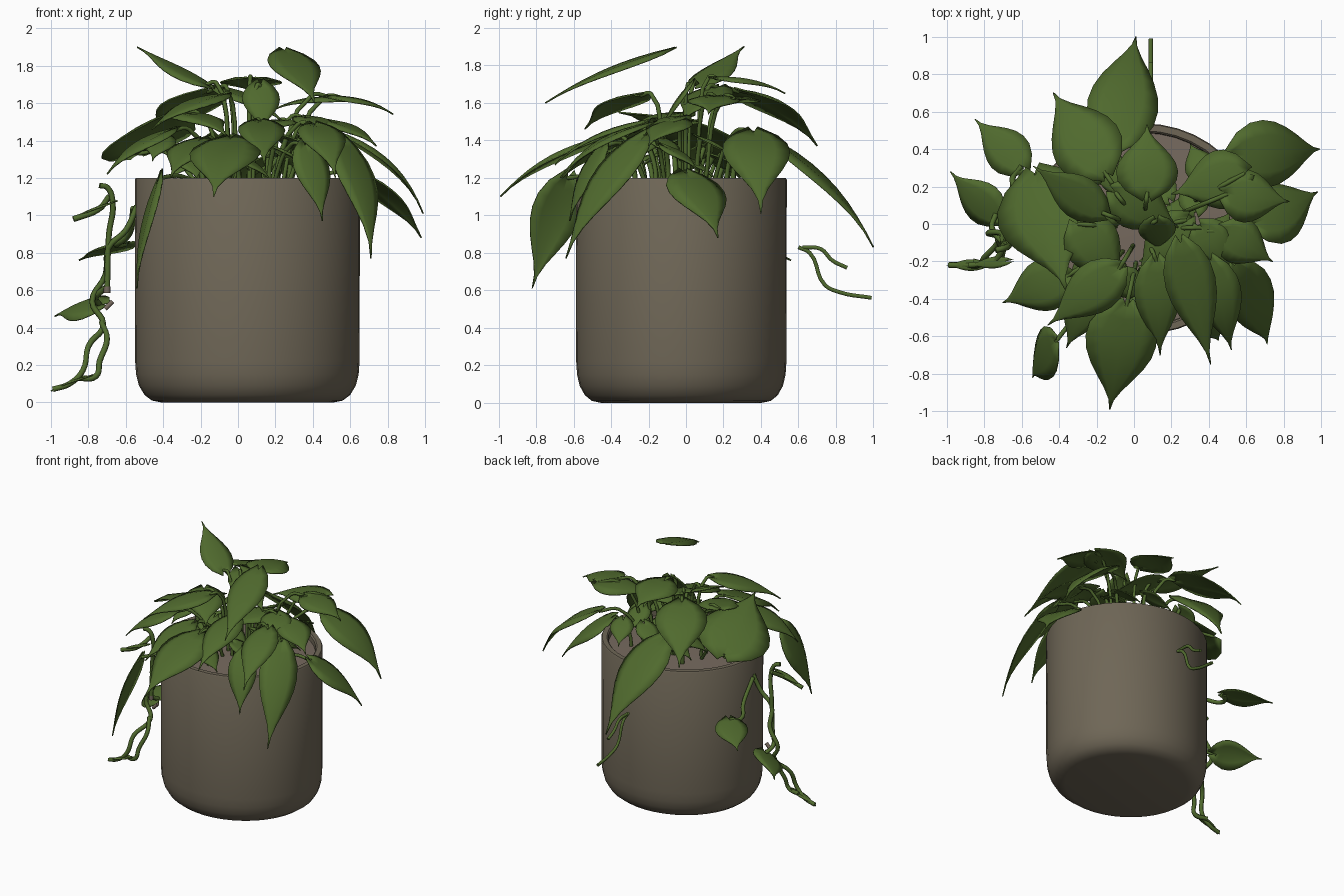
import bpy
import bmesh
import math
from mathutils import Vector, Matrix

cube = bpy.data.objects.get("Cube")
if cube:
    bpy.data.objects.remove(cube, do_unlink=True)


def make_material(name, rgb):
    mat = bpy.data.materials.new(name)
    mat.use_nodes = True
    mat.diffuse_color = (*rgb, 1)
    mat.node_tree.nodes["Principled BSDF"].inputs["Base Color"].default_value = (*rgb, 1)
    return mat


CLAY = make_material("grey brown clay", (.158, .134, .094))
SOIL = make_material("dry soil", (.18, .142, .112))
GREEN = make_material("leaf green", (.08, .144, .027))

CENTRE = Vector((.05, -.025, 0))


def activate(obj):
    bpy.ops.object.select_all(action='DESELECT')
    obj.select_set(True)
    bpy.context.view_layer.objects.active = obj


def finish(name, bm, mat, angle=40):
    mesh = bpy.data.meshes.new(name)
    bmesh.ops.recalc_face_normals(bm, faces=bm.faces)
    bm.to_mesh(mesh)
    bm.free()
    mesh.materials.append(mat)
    obj = bpy.data.objects.new(name, mesh)
    bpy.context.collection.objects.link(obj)
    activate(obj)
    bpy.ops.object.shade_smooth_by_angle(angle=math.radians(angle))
    return obj


def lathe(name, profile, mat, sides=40):
    """Spin a radius/height profile into a slightly oval solid."""
    bm = bmesh.new()
    rings = []
    for r, z in profile:
        ring = []
        for i in range(sides):
            a = math.tau * i / sides
            ring.append(bm.verts.new(CENTRE + Vector((r * math.cos(a), r * .935 * math.sin(a), z))))
        rings.append(ring)
    for low, high in zip(rings, rings[1:]):
        for i in range(sides):
            j = (i + 1) % sides
            bm.faces.new((low[i], low[j], high[j], high[i]))
    bm.faces.new(rings[0])
    bm.faces.new(rings[-1])
    return finish(name, bm, mat)


def tube(name, points, radius, mat=GREEN):
    """Round stem through a few points."""
    curve = bpy.data.curves.new(name, 'CURVE')
    curve.dimensions = '3D'
    curve.bevel_depth = radius
    curve.bevel_resolution = 1
    curve.resolution_u = 5
    curve.use_fill_caps = True
    spline = curve.splines.new('BEZIER')
    spline.bezier_points.add(len(points) - 1)
    for bp, co in zip(spline.bezier_points, points):
        bp.co = co
        bp.handle_left_type = bp.handle_right_type = 'AUTO'
    curve.materials.append(mat)
    obj = bpy.data.objects.new(name, curve)
    bpy.context.collection.objects.link(obj)
    activate(obj)
    bpy.ops.object.convert(target='MESH')
    return obj


# Half-width of a heart-shaped blade from base to tip
OUTLINE = (.14, .7, .95, 1, .92, .74, .5, .25, .07, .01)


def leaf(name, base, tip, width, arch=.05, roll=0):
    """Creased blade arched between base and tip."""
    base, tip = Vector(base), Vector(tip)
    axis = (tip - base).normalized()
    side = Matrix.Rotation(roll, 3, axis) @ axis.cross(Vector((0, 0, 1))).normalized()
    up = side.cross(axis)
    bm = bmesh.new()
    rows = []
    for i, half in enumerate(OUTLINE):
        t = i / (len(OUTLINE) - 1)
        mid = base.lerp(tip, t) + up * arch * 4 * t * (1 - t)
        row = []
        for s in (-1, -.55, 0, .55, 1):
            lobe = -axis * .05 * abs(s) * (1 - t) ** 4
            cup = up * width * half * (.09 * abs(s) - .16 * s * s)
            row.append(bm.verts.new(mid + side * s * half * width / 2 + cup + lobe))
        rows.append(row)
    for a, b in zip(rows, rows[1:]):
        for k in range(4):
            bm.faces.new((a[k], a[k + 1], b[k + 1], b[k]))
    obj = finish(name, bm, GREEN)
    solid = obj.modifiers.new("thickness", 'SOLIDIFY')
    solid.thickness = .008
    solid.offset = 0
    return obj


def stalk(name, base):
    """Petiole from the soil to the leaf base."""
    base = Vector(base)
    root = CENTRE + Vector(((base.x - CENTRE.x) * .4, (base.y - CENTRE.y) * .4, 1.12))
    bend = root.lerp(base, .6)
    bend.z = max(root.z, base.z) + .01
    tube(name, (root, bend, base), .012)


# Pot with rounded foot and thin rim, and the soil inside
lathe("pot", ((.46, 0), (.51, .01), (.55, .04), (.58, .09), (.595, .15), (.6, .22),
              (.602, 1.19), (.596, 1.2), (.56, 1.2), (.55, 1.19), (.545, 1.1)), CLAY)
lathe("soil", ((.55, 1.09), (.55, 1.15), (.3, 1.16), (.1, 1.17)), SOIL)

# Leaves: base, tip, width, arch, roll
outer_leaves = (
    ((-.1, .42, 1.42), (.01, 1, .83), .38, .07, 0),
    ((-.04, -.44, 1.41), (-.13, -.99, 1.1), .38, .05, 0),
    ((.54, -.22, 1.42), (.71, -.64, .77), .28, .07, -.35),
    ((.41, -.2, 1.48), (.52, -.67, 1.2), .25, .06, 0),
    ((.65, .0, 1.22), (.98, .17, .88), .33, .04, 0),
    ((.52, .36, 1.44), (.99, .4, 1.01), .36, .08, 0),
    ((-.42, -.63, 1.2), (-.54, -.82, .61), .27, .03, .8),
    ((-.36, -.28, 1.45), (-.7, -.42, 1.22), .28, .04, 0),
    ((-.2, -.3, 1.4), (-.36, -.66, 1.2), .25, .04, 0),
    ((.12, -.2, 1.5), (.14, -.7, 1.27), .25, .05, 0),
    ((.36, -.44, 1.37), (.45, -.62, .97), .21, .03, 0),
)
upper_leaves = (
    ((-.17, .06, 1.7), (-.54, .31, 1.9), .23, .0, 0),
    ((-.53, .27, 1.33), (-.36, -.36, 1.55), .54, .04, .25),
    ((-.08, -.24, 1.64), (-.46, -.54, 1.46), .27, .04, 0),
    ((-.16, .28, 1.66), (-.43, .7, 1.37), .38, .06, 0),
    ((.07, .17, 1.73), (.07, .53, 1.65), .33, .03, 0),
    ((.59, .27, 1.62), (.2, .16, 1.57), .32, .03, 0),
    ((.5, .16, 1.63), (.83, .12, 1.54), .28, .03, 0),
    ((-.1, .17, 1.68), (.24, -.02, 1.5), .28, .03, 0),
    ((.12, .02, 1.69), (.13, -.13, 1.44), .2, .02, 0),
    ((.48, -.04, 1.5), (.74, -.2, 1.37), .25, .03, 0),
    ((-.3, .0, 1.54), (-.06, -.32, 1.42), .3, .04, 0),
    ((.28, .02, 1.5), (.02, -.25, 1.4), .26, .04, 0),
    ((.36, -.02, 1.52), (.52, -.24, 1.42), .24, .03, 0),
)
for group, leaves in (("outer", outer_leaves), ("upper", upper_leaves)):
    for n, (base, tip, width, arch, roll) in enumerate(leaves, 1):
        leaf(f"{group}_leaf_{n}", base, tip, width, arch, roll)
        stalk(f"{group}_stalk_{n}", base)
leaf("topmost_leaf", (.25, -.1, 1.88), (.41, -.75, 1.6), .27, .03)

# Short shoots with young leaves filling the crown
for i in range(18):
    a = i * 2.4
    r = .1 + .017 * i
    out = Vector((math.cos(a), math.sin(a), 0))
    foot = CENTRE + out * r + Vector((0, 0, 1.13))
    head = foot + out * .06 + Vector((0, 0, .18 + .05 * (i % 3)))
    tube(f"shoot_{i + 1}", (foot, foot.lerp(head, .5) - out * .02, head), .014)
    turn = Matrix.Rotation(1.3, 3, 'Z') @ out
    leaf(f"young_leaf_{i + 1}", head, head + turn * .19 - Vector((0, 0, .12)), .17, .02)

# Trailing vines at the side, and a thinner one at the back
side_vines = (
    ((-.74, -.14, 1.16), (-.7, -.13, 1.15), (-.67, -.12, 1.07), (-.69, -.1, .9), (-.7, -.1, .6)),
    ((-.54, -.08, 1.05), (-.6, -.1, .92), (-.69, -.1, .83), (-.71, -.05, .68),
     (-.78, -.05, .54), (-.72, -.08, .42), (-.8, -.18, .3), (-.83, -.22, .17),
     (-.9, -.22, .1), (-.99, -.22, .07)),
    ((-.73, -.08, .43), (-.7, -.15, .34), (-.74, -.2, .22), (-.76, -.22, .14), (-.86, -.2, .13)),
    ((-.69, -.1, 1.1), (-.75, -.2, 1.03), (-.88, -.22, .98)),
    ((-.56, -.05, 1.04), (-.58, .1, .9), (-.65, .24, .84), (-.6, .31, .85)),
    ((-.7, -.1, .62), (-.76, -.02, .56), (-.74, .05, .52)),
)
back_vines = (
    ((.09, .6, .83), (.09, .66, .8), (.09, .74, .63), (.09, .82, .59), (.09, .99, .56)),
    ((.09, .62, .83), (.09, .72, .82), (.09, .78, .76), (.09, .86, .72)),
)
for label, paths, radius in (("side", side_vines, .016), ("back", back_vines, .012)):
    for n, path in enumerate(paths, 1):
        tube(f"{label}_vine_{n}", path, radius)
tube("vine_cut_end", ((-.7, -.1, .62), (-.7, -.1, .585)), .018, SOIL)
tube("vine_side_cut_end", ((-.71, -.06, .5), (-.67, -.06, .54)), .014, SOIL)
leaf("vine_leaf_low", (-.73, .04, .52), (-.98, .28, .46), .25, .02, -.55)
leaf("vine_leaf_middle", (-.6, .31, .85), (-.85, .56, .76), .24, .01)
leaf("vine_leaf_top", (-.69, -.2, 1.06), (-.88, -.22, .98), .06, .01)
leaf("vine_leaf_end", (-.82, -.22, .13), (-1, -.22, .06), .06, .01)
